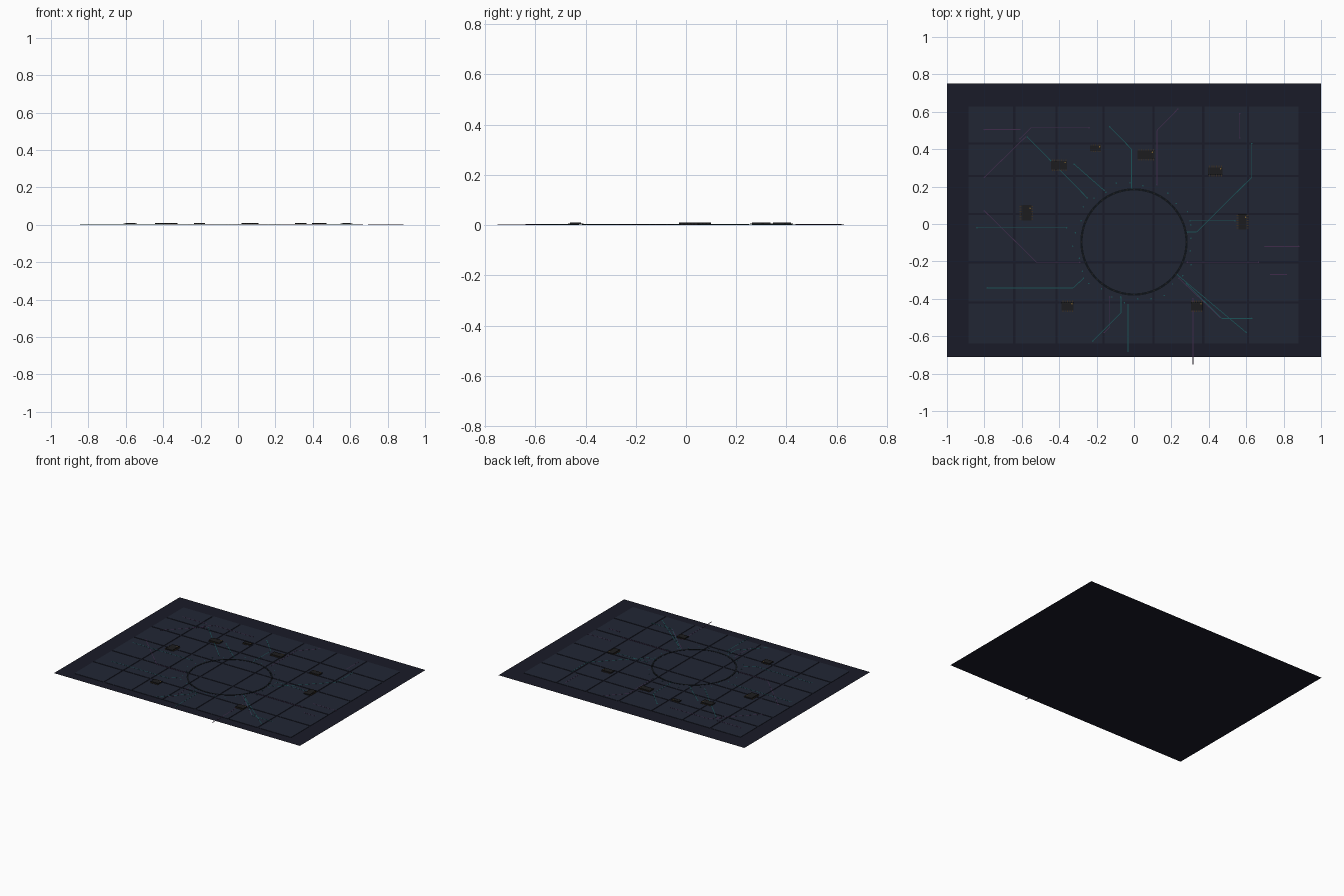
import bpy, bmesh, math
from mathutils import Matrix, Vector

if "Cube" in bpy.data.objects:
    bpy.data.objects.remove(bpy.data.objects["Cube"])

CX, CY, R = 0.0, -0.096, 0.285      # socket ring centre and radius
TOP = 0.003                         # upper face of the panels


def material(name, rgb):
    m = bpy.data.materials.new(name)
    m.diffuse_color = (*rgb, 1)
    m.use_nodes = True
    m.node_tree.nodes["Principled BSDF"].inputs["Base Color"].default_value = m.diffuse_color
    return m


BASE = material("base_dark", (0.010, 0.011, 0.021))
PANEL = material("panel_slate", (0.015, 0.019, 0.034))
BLACK = material("ring_black", (0.004, 0.006, 0.009))
CHIP = material("chip_black", (0.012, 0.012, 0.013))
PIN = material("pin_bronze", (0.045, 0.03, 0.015))
TEAL = material("trace_teal", (0.012, 0.085, 0.095))
VIOLET = material("trace_violet", (0.05, 0.025, 0.07))
GOLD = material("marker_gold", (0.2, 0.12, 0.03))


def box(bm, x, y, z0, z1, sx, sy, angle=0.0):
    mat = (Matrix.Translation((x, y, (z0 + z1) / 2)) @ Matrix.Rotation(angle, 4, 'Z')
           @ Matrix.Diagonal((sx, sy, z1 - z0, 1)))
    return bmesh.ops.create_cube(bm, size=1, matrix=mat)["verts"]


def disc(bm, x, y, r, z0, z1, n=10):
    bmesh.ops.create_cone(bm, cap_ends=True, segments=n, radius1=r, radius2=r, depth=z1 - z0,
                          matrix=Matrix.Translation((x, y, (z0 + z1) / 2)))


def finish(bm, name, mat):
    me = bpy.data.meshes.new(name)
    bm.to_mesh(me)
    bm.free()
    me.materials.append(mat)
    ob = bpy.data.objects.new(name, me)
    bpy.context.collection.objects.link(ob)
    return ob


# Base sheet
bm = bmesh.new()
bmesh.ops.create_grid(bm, x_segments=1, y_segments=1, size=1,
                      matrix=Matrix.Translation((0, 0.02, 0)) @ Matrix.Diagonal((1, 0.73, 1, 1)))
finish(bm, "base_sheet", BASE)

# Panel tiles separated by narrow grooves
xs = [-0.89, -0.64, -0.415, -0.163, 0.104, 0.37, 0.61, 0.885]
ys = [-0.645, -0.42, -0.205, 0.053, 0.257, 0.43, 0.635]
gap = 0.012
bm = bmesh.new()
for x0, x1 in zip(xs, xs[1:]):
    for y0, y1 in zip(ys, ys[1:]):
        box(bm, (x0 + x1) / 2, (y0 + y1) / 2, 0.0005, TOP, x1 - x0 - gap, y1 - y0 - gap)
finish(bm, "panel_tiles", PANEL)


# Socket ring: rectangular section swept around the centre
def ring(name, r0, r1, z1, mat, n=96):
    bm = bmesh.new()
    rows = []
    for i in range(n):
        a = 2 * math.pi * i / n
        c, s = math.cos(a), math.sin(a)
        rows.append([bm.verts.new((CX + r * c, CY + r * s, z))
                     for r, z in ((r0, 0.001), (r1, 0.001), (r1, z1), (r0, z1))])
    for i in range(n):
        a, b = rows[i], rows[(i + 1) % n]
        for k in range(4):
            bm.faces.new((a[k], b[k], b[(k + 1) % 4], a[(k + 1) % 4]))
    bmesh.ops.recalc_face_normals(bm, faces=bm.faces[:])
    return finish(bm, name, mat)


ring("socket_ring", 0.275, 0.287, 0.0045, BLACK)

# Studs on the ring
bm = bmesh.new()
for i in range(48):
    a = 2 * math.pi * i / 48
    box(bm, CX + 0.281 * math.cos(a), CY + 0.281 * math.sin(a), 0.004, 0.0052, 0.006, 0.010, a)
finish(bm, "ring_studs", CHIP)

# Chips: body, pins along both long sides, marker dot (x, y, width, depth)
chips = [(-0.40, 0.315, 0.095, 0.05), (-0.205, 0.405, 0.065, 0.03), (0.065, 0.37, 0.10, 0.05),
         (0.435, 0.283, 0.085, 0.045), (0.58, 0.012, 0.05, 0.09), (-0.575, 0.06, 0.06, 0.09),
         (-0.355, -0.44, 0.07, 0.05), (0.335, -0.44, 0.07, 0.05)]
bodies, pins, dots = bmesh.new(), bmesh.new(), bmesh.new()
for x, y, w, d in chips:
    box(bodies, x, y, TOP, 0.010, w * 0.9, d * 0.9)
    tall = d > w
    length, half = (d, w / 2) if tall else (w, d / 2)
    n = max(4, round(length / 0.014))
    for i in range(n):
        t = ((i + 0.5) / n - 0.5) * length * 0.9
        for s in (-1, 1):
            px, py = (s * half, t) if tall else (t, s * half)
            sx, sy = (0.012, 0.005) if tall else (0.005, 0.012)
            box(pins, x + px, y + py, TOP, 0.006, sx, sy)
    disc(dots, x + w * 0.33, y + d * 0.27, 0.004, 0.0098, 0.0106)
finish(bodies, "chip_bodies", CHIP)
finish(pins, "chip_pins", PIN)
finish(dots, "chip_markers", GOLD)

# Circuit traces as thin raised strips with a round pad at the ends
teal = [[(-0.013, 0.19), (-0.013, 0.40), (-0.13, 0.52)],
        [(0.63, 0.43), (0.63, 0.25), (0.335, -0.043), (0.285, -0.043)],
        [(-0.84, -0.02), (-0.36, -0.02)],
        [(-0.785, -0.342), (-0.325, -0.342), (-0.27, -0.29)],
        [(0.28, -0.32), (0.47, -0.505), (0.63, -0.505)],
        [(0.23, -0.27), (0.60, -0.58)],
        [(-0.07, -0.39), (-0.07, -0.476), (-0.22, -0.626)],
        [(-0.032, -0.43), (-0.032, -0.68)],
        [(-0.57, 0.465), (-0.25, 0.14)],
        [(-0.32, 0.32), (-0.16, 0.18)],
        [(0.30, 0.017), (0.54, 0.017)]]
violet = [[(0.123, 0.21), (0.123, 0.50), (0.235, 0.615)],
          [(-0.80, 0.07), (-0.52, -0.205), (-0.29, -0.205)],
          [(0.285, -0.205), (0.665, -0.205)],
          [(-0.13, -0.39), (-0.13, -0.55), (-0.16, -0.58)],
          [(0.315, -0.40), (0.315, -0.75)],
          [(-0.80, 0.505), (-0.61, 0.505)],
          [(-0.61, 0.455), (-0.55, 0.515), (-0.24, 0.515)],
          [(-0.80, 0.25), (-0.58, 0.465)],
          [(0.565, 0.59), (0.565, 0.46)],
          [(0.73, -0.27), (0.815, -0.27)],
          [(0.70, -0.12), (0.88, -0.12)],
          [(0.24, -0.29), (0.46, -0.50)]]
for name, paths, mat in (("teal_traces", teal, TEAL), ("violet_traces", violet, VIOLET)):
    bm = bmesh.new()
    for path in paths:
        for p, q in zip(path, path[1:]):
            v = Vector(q) - Vector(p)
            m = (Vector(p) + Vector(q)) / 2
            box(bm, m.x, m.y, 0.002, 0.0036, v.length, 0.004, math.atan2(v.y, v.x))
        disc(bm, *path[0], 0.004, 0.002, 0.004)
        if path[-1][1] > -0.7:
            disc(bm, *path[-1], 0.004, 0.002, 0.004)
    finish(bm, name, mat)

# Small contact pads around the ring
bm = bmesh.new()
for i in range(28):
    a = 2 * math.pi * (i + 0.3) / 28
    r = 0.305 + 0.012 * (i % 3)
    disc(bm, CX + r * math.cos(a), CY + r * math.sin(a), 0.004, 0.002, 0.004)
finish(bm, "contact_pads", TEAL)
